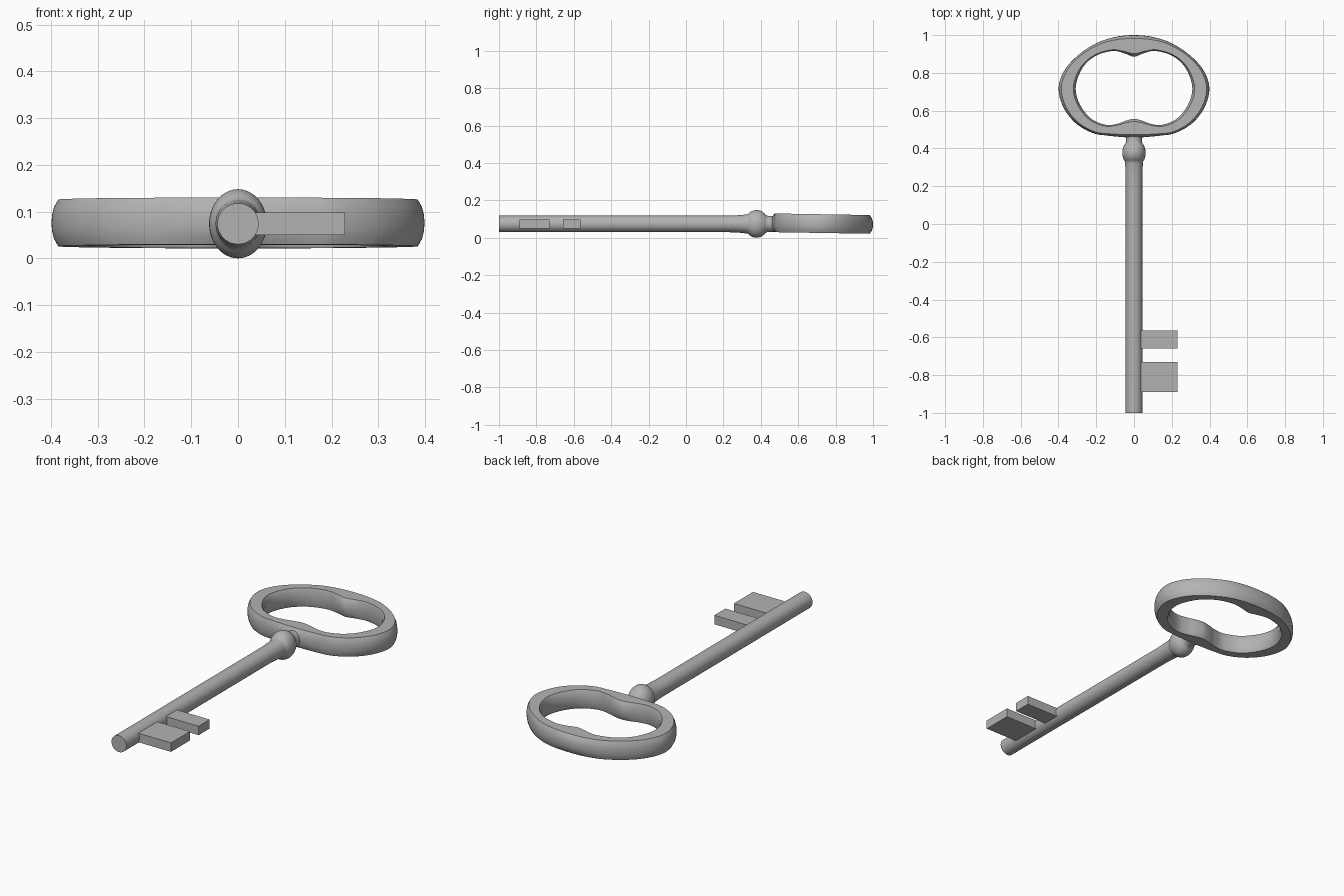
import bpy, math
from mathutils import Vector

if "Cube" in bpy.data.objects:
    bpy.data.objects.remove(bpy.data.objects["Cube"])

ZC = 0.074
steel = bpy.data.materials.new("dark_steel")
steel.diffuse_color = (.45, .45, .45, 1)
steel.use_nodes = True
steel.node_tree.nodes["Principled BSDF"].inputs["Base Color"].default_value = steel.diffuse_color


def make(name, verts, faces, smooth=True):
    me = bpy.data.meshes.new(name)
    me.from_pydata(verts, [], faces)
    me.materials.append(steel)
    ob = bpy.data.objects.new(name, me)
    bpy.context.collection.objects.link(ob)
    bpy.context.view_layer.objects.active = ob
    ob.select_set(True)
    bpy.ops.object.mode_set(mode='EDIT')
    bpy.ops.mesh.select_all(action='SELECT')
    bpy.ops.mesh.normals_make_consistent(inside=False)
    bpy.ops.object.mode_set(mode='OBJECT')
    if smooth:
        bpy.ops.object.shade_smooth_by_angle(angle=math.radians(40))
    ob.select_set(False)
    return ob


def skin(rings, closed):
    """Quads between equal rings, capped when the row of rings is open."""
    n, m = len(rings), len(rings[0])
    verts = [v for r in rings for v in r]
    faces = [(i * m + j, i * m + (j + 1) % m,
              (i + 1) % n * m + (j + 1) % m, (i + 1) % n * m + j)
             for i in range(n if closed else n - 1) for j in range(m)]
    if not closed:
        faces += [tuple(range(m)), tuple(range((n - 1) * m, n * m))]
    return verts, faces


def outline(half, steps=6):
    """Mirror a half outline in x and smooth it as a closed spline."""
    pts = [Vector(p) for p in half + [(-x, y) for x, y in half[-2:0:-1]]]
    n, out = len(pts), []
    for i in range(n):
        a, b, c, d = (pts[(i + k) % n] for k in (-1, 0, 1, 2))
        for s in range(steps):
            t = s / steps
            out.append(0.5 * (2 * b + (c - a) * t + (2 * a - 5 * b + 4 * c - d) * t * t
                              + (3 * b - a - 3 * c + d) * t ** 3))
    return out


# Shaft with swollen collar, ball and neck: (y, x radius, z radius)
profile = [(-1, .044, .044), (.22, .044, .044), (.27, .045, .046),
           (.3, .046, .048), (.32, .048, .051)]
for k in range(13):
    a = math.radians(-45 + 95 * k / 12)
    profile.append((.377 + .065 * math.sin(a), .062 * math.cos(a) ** .75, .074 * math.cos(a)))
profile += [(.437, .042, .043), (.455, .042, .042), (.49, .043, .043)]
rings = [[(rx * math.cos(2 * math.pi * j / 40), y, ZC + rz * math.sin(2 * math.pi * j / 40))
          for j in range(40)] for y, rx, rz in profile]
make("shaft", *skin(rings, False))

# Bow: oval ring with a heart-like dent at each end of the opening
outer = outline([(0, 1), (.1, .99), (.2, .957), (.3, .89), (.37, .81), (.399, .72),
                 (.375, .62), (.31, .535), (.22, .482), (.14, .468), (.06, .46), (0, .457)])
inner = outline([(0, .886), (.05, .903), (.11, .916), (.2, .892), (.27, .83), (.308, .73),
                 (.29, .64), (.23, .56), (.15, .525), (.09, .53), (.04, .548), (0, .556)])
section = [(0, .052), (.14, .03), (.84, .03), (.94, .046), (.985, .062), (1, .08),
           (.985, .098), (.94, .114), (.84, .13), (.14, .13), (0, .108)]
rings = []
for o, i in zip(outer, inner):
    ring = []
    for t, z in section:
        p = i.lerp(o, t)
        ring.append((p.x, p.y, z - .009 * (p.y - .46) / .54))
    rings.append(ring)
make("bow", *skin(rings, True))

# Two flat teeth
for name, y0, y1 in (("wide_tooth", -.89, -.73), ("narrow_tooth", -.658, -.565)):
    rings = [[(x, y0, .05), (x, y1, .05), (x, y1, .098), (x, y0, .098)] for x in (.01, .229)]
    make(name, *skin(rings, False), smooth=False)
